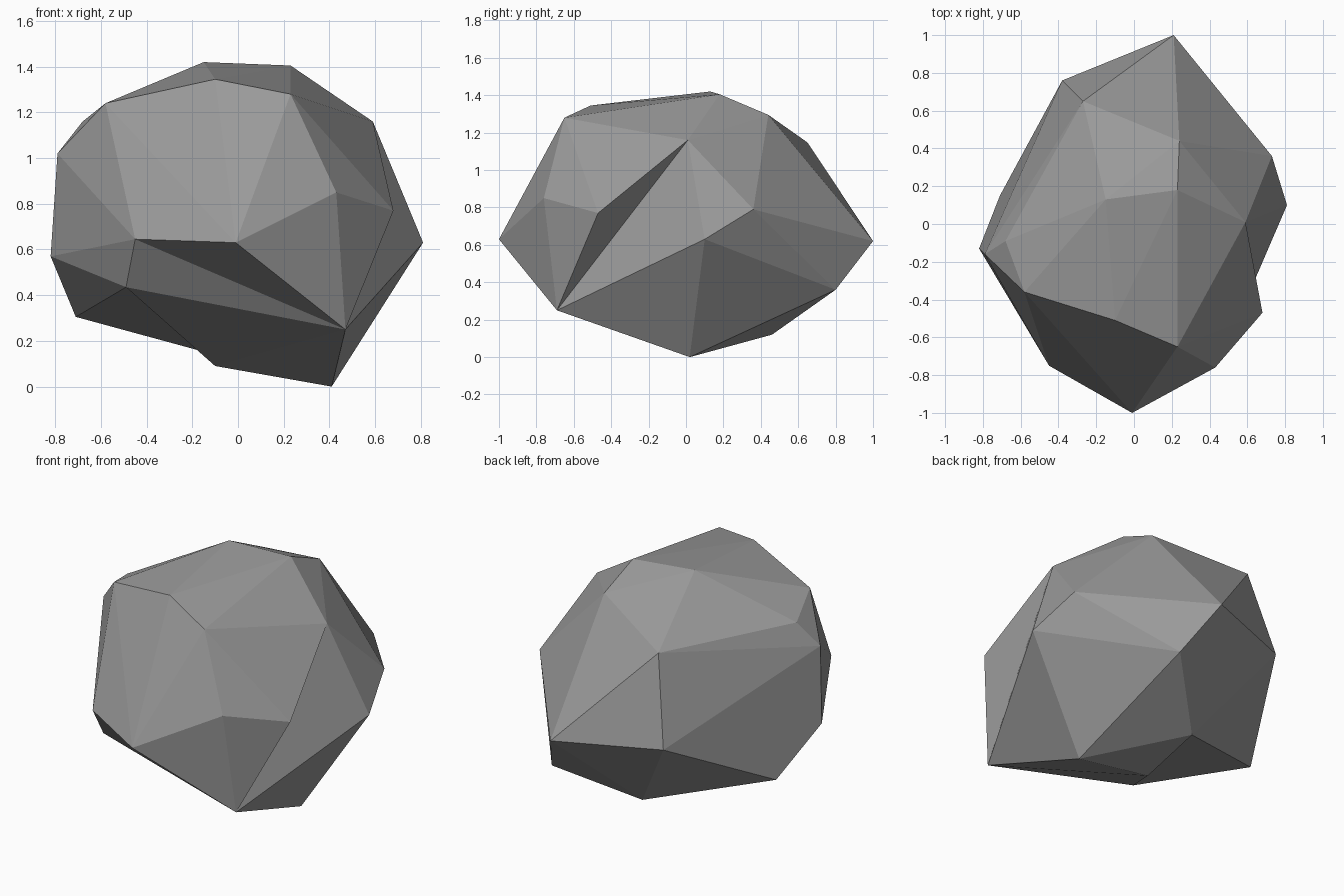
import bpy
import bmesh

if "Cube" in bpy.data.objects:
    bpy.data.objects.remove(bpy.data.objects["Cube"], do_unlink=True)

# Corner points of the boulder, named by where they lie
corners = {
    # crown
    "crown_right": (-.15, .13, 1.42), "crown_left": (.23, .18, 1.405),
    "brow_left": (.23, -.65, 1.28), "brow_middle": (-.1, -.51, 1.345),
    "brow_right": (-.58, -.36, 1.24), "shoulder_left": (.59, .01, 1.16),
    "nape_left": (.24, .44, 1.295), "nape_right": (-.27, .65, 1.147),
    "shoulder_right": (-.68, -.09, 1.16), "cheek_right": (-.79, -.16, 1.02),
    # waist
    "back_tip": (.21, 1, .62), "back_right": (-.38, .76, .63),
    "side_back": (.73, .36, .79), "side_left": (.81, .1, .63),
    "side_front": (.68, -.47, .77), "front_left": (.43, -.76, .85),
    "front_tip": (-.01, -1, .63), "front_right": (-.45, -.75, .645),
    "side_right": (-.82, -.13, .57),
    # underside
    "chin_right": (-.49, -.59, .435), "chin_left": (.47, -.69, .25),
    "foot": (.41, .02, 0), "belly": (-.1, 0, .09),
    "heel_right": (-.71, .15, .305), "heel_middle": (-.03, .46, .12),
    "heel_left": (.34, .8, .36),
}

# Ridges that are turned to form shallow hollows in the hull
hollows = [
    ("side_left", "side_front"),
    ("front_tip", "chin_right"),
    ("heel_right", "belly"),
]

# Boulder: faceted hull around the corners
bm = bmesh.new()
points = {name: bm.verts.new(co) for name, co in corners.items()}
bmesh.ops.convex_hull(bm, input=list(bm.verts))
bmesh.ops.triangulate(bm, faces=list(bm.faces))
for start, end in hollows:
    ridge = bm.edges.get((points[start], points[end]))
    if ridge:
        bmesh.utils.edge_rotate(ridge, True)
bmesh.ops.recalc_face_normals(bm, faces=list(bm.faces))
mesh = bpy.data.meshes.new("boulder")
bm.to_mesh(mesh)
bm.free()
boulder = bpy.data.objects.new("boulder", mesh)
bpy.context.collection.objects.link(boulder)

# Plain grey stone
stone = bpy.data.materials.new("grey_stone")
stone.use_nodes = True
colour = (.32, .32, .32, 1)
stone.diffuse_color = colour
stone.node_tree.nodes["Principled BSDF"].inputs["Base Color"].default_value = colour
mesh.materials.append(stone)
